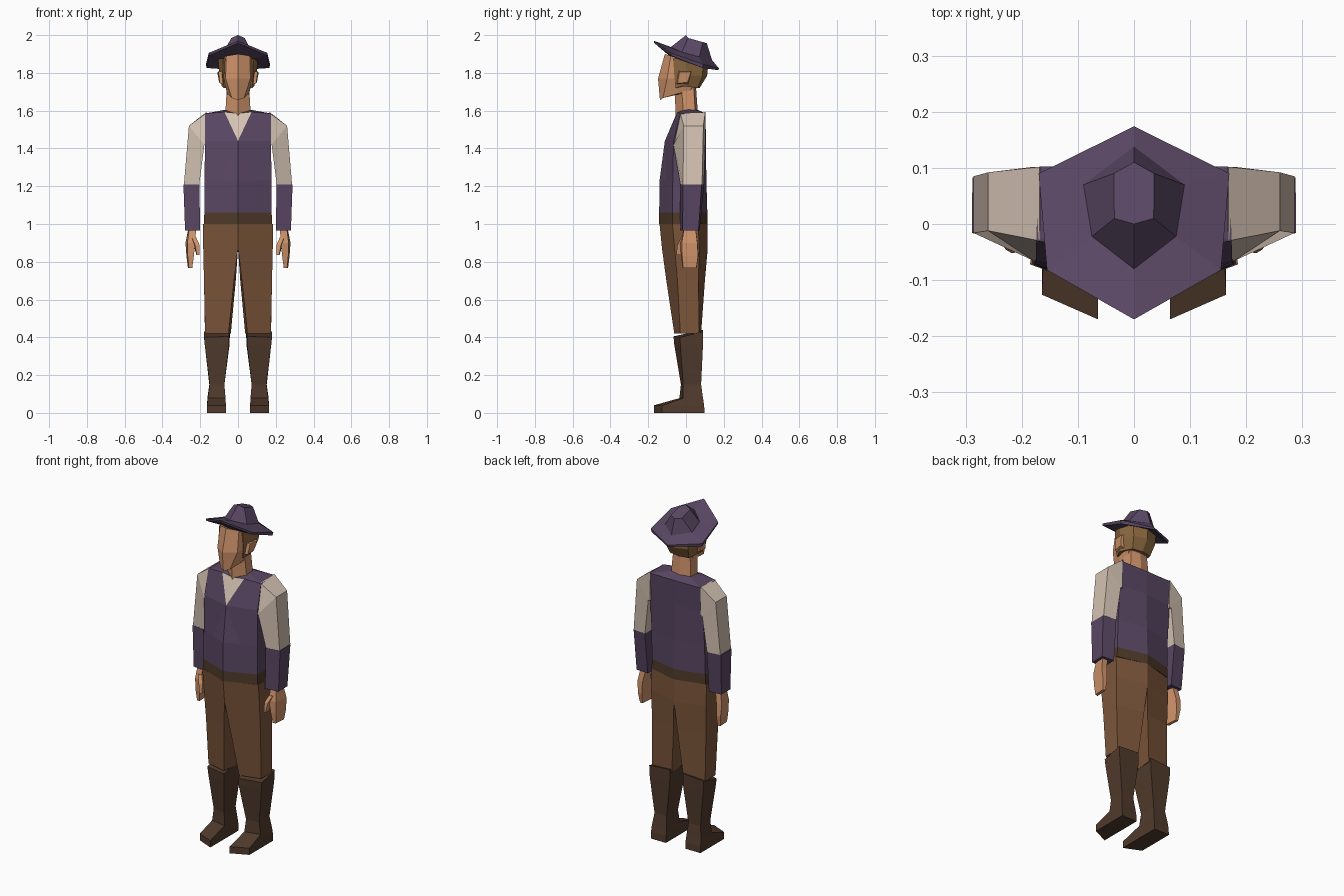
import bpy, bmesh


def material(name, rgb):
    m = bpy.data.materials.new(name)
    m.diffuse_color = (*rgb, 1)
    return m


PURPLE = material("purple cloth", (0.100, 0.062, 0.125))
LINEN = material("pale linen", (0.66, 0.54, 0.45))
SKIN = material("skin", (0.62, 0.29, 0.145))
HAIR = material("hair", (0.26, 0.14, 0.05))
BROWN = material("brown trousers", (0.20, 0.092, 0.043))
LEATHER = material("boot leather", (0.082, 0.043, 0.026))
BELT = material("belt leather", (0.078, 0.043, 0.022))


def build(name, rings, mats, pick=lambda band, side: 0):
    """Skin closed rings of points into a capped, flat-shaded solid."""
    bm = bmesh.new()
    vs = [[bm.verts.new(p) for p in r] for r in rings]
    n = len(vs[0])
    for b in range(len(vs) - 1):
        for i in range(n):
            j = (i + 1) % n
            f = bm.faces.new((vs[b][i], vs[b][j], vs[b + 1][j], vs[b + 1][i]))
            f.material_index = pick(b, i)
    bm.faces.new(vs[0]).material_index = pick(0, 0)
    bm.faces.new(vs[-1]).material_index = pick(len(vs) - 2, n // 2)
    bmesh.ops.remove_doubles(bm, verts=bm.verts, dist=0.0005)
    bmesh.ops.recalc_face_normals(bm, faces=bm.faces)
    me = bpy.data.meshes.new(name)
    bm.to_mesh(me)
    bm.free()
    for m in mats:
        me.materials.append(m)
    ob = bpy.data.objects.new(name, me)
    bpy.context.collection.objects.link(ob)
    return ob


def level(z, *pts):
    """Ring at height z; a third number on a point overrides z."""
    return [(p[0], p[1], p[2] if len(p) > 2 else z) for p in pts]


def flip(ring):
    return [(-x, y, z) for x, y, z in ring]


def centred(name, halves, mats, pick=lambda b, s: 0):
    """Rings given from front centre to back centre, completed by symmetry."""
    build(name, [h + flip(h[1:-1])[::-1] for h in halves], mats, pick)


def pair(name, rings, mats, pick=lambda b, s: 0):
    build("left_" + name, rings, mats, pick)
    build("right_" + name, [flip(r) for r in rings], mats, pick)


# Vest with belt band and the shirt showing in the V neck
def vest_colour(band, side):
    if band == 0:
        return 2
    return 1 if band == 3 and side in (0, 7) else 0


centred("vest", [
    level(1.00, (0, -.142), (.09, -.107), (.181, -.072), (.178, .07), (0, .115)),
    level(1.06, (0, -.142), (.09, -.107), (.178, -.072), (.176, .07), (0, .113)),
    level(1.23, (0, -.140), (.09, -.107), (.177, -.070), (.175, .075), (0, .108)),
    level(1.44, (0, -.112), (0, -.112), (.175, -.066), (.174, .09), (0, .105)),
    level(1.585, (0, -.050), (.072, -.045, 1.593), (.174, -.030), (.170, .102), (0, .104)),
    level(1.605, (0, -.042, 1.585), (.066, -.020, 1.60), (.066, .01), (.06, .05), (0, .06)),
], [PURPLE, LINEN, BELT], vest_colour)

# Trouser legs: slanted front, meeting at the hips
pair("trouser_leg", [
    level(1.00, (0, -.140), (.185, -.072), (.181, .065), (0, .115)),
    level(.87, (0, -.127), (.184, -.060), (.181, .070), (0, .115)),
    level(.70, (.021, -.104), (.180, -.045), (.178, .066), (.012, .100)),
    level(.42, (.050, -.062), (.174, -.030), (.175, .070), (.038, .080)),
], [BROWN])

# Boots
pair("boot", [
    level(.42, (.048, -.066, .405), (.180, -.032, .40), (.180, .090, .43), (.042, .090, .44)),
    level(.36, (.048, -.062), (.176, -.030), (.176, .090), (.045, .090)),
    level(.15, (.072, -.027), (.150, -.015), (.152, .080), (.072, .080)),
    level(.078, (.066, -.035), (.160, -.015), (.162, .090), (.066, .090)),
    level(.04, (.064, -.170), (.164, -.126), (.164, .096), (.064, .096)),
    level(0, (.064, -.170), (.164, -.126), (.164, .098), (.064, .098)),
], [LEATHER])

# Shirt sleeves
pair("sleeve", [
    level(1.42, (.165, -.066), (.168, -.030, 1.587), (.168, .102, 1.592), (.165, .102)),
    level(1.42, (.178, -.066), (.260, -.012, 1.52), (.260, .092, 1.52), (.178, .102)),
    level(1.21, (.205, -.030), (.286, -.016), (.286, .085), (.205, .095)),
], [LINEN])

# Purple cuffs
pair("cuff", [
    level(1.21, (.205, -.032), (.289, -.016), (.288, .083), (.205, .096)),
    level(.965, (.200, -.030), (.280, -.018), (.280, .066), (.202, .072)),
], [PURPLE])

# Hands and thumbs
pair("hand", [
    level(.98, (.222, -.010), (.258, -.010), (.262, .050), (.228, .050)),
    level(.90, (.226, -.032), (.268, -.022), (.278, .060), (.244, .062)),
    level(.83, (.234, -.026), (.266, -.020), (.273, .064), (.246, .066)),
    level(.768, (.242, -.018), (.260, -.015), (.265, .055), (.248, .056)),
], [SKIN])
pair("thumb", [
    level(.93, (.222, -.025), (.245, -.025), (.245, .015), (.224, .010)),
    level(.89, (.204, -.042), (.228, -.046), (.235, -.005), (.210, -.010)),
    level(.835, (.205, -.050), (.218, -.052), (.220, -.025), (.208, -.025)),
], [SKIN])

# Neck
centred("neck", [
    level(1.57, (0, -.055), (.068, -.012), (.066, .05), (0, .064)),
    level(1.74, (0, -.060), (.058, -.025), (.055, .04), (0, .052)),
], [SKIN])

# Head, with a ridge down the middle of the face
centred("head", [
    level(1.655, (0, -.138), (.032, -.122, 1.667), (.058, -.045, 1.69), (.055, .02, 1.70), (0, .04, 1.70)),
    level(1.77, (0, -.148), (.066, -.100), (.076, -.050), (.08, .05), (0, .095)),
    level(1.89, (0, -.112, 1.90), (.062, -.080, 1.89), (.08, -.040, 1.885), (.08, .06, 1.86), (0, .10, 1.85)),
], [SKIN])

# Hair around the sides and back
centred("hair", [
    level(1.72, (0, -.02), (.074, -.055), (.086, -.02, 1.73), (.062, .062), (0, .072)),
    level(1.785, (0, -.02), (.080, -.062), (.098, .01), (.075, .088), (0, .112)),
    level(1.875, (0, -.02), (.078, -.068), (.106, .00), (.082, .09, 1.86), (0, .118, 1.85)),
], [HAIR])

# Ears
pair("ear", [
    level(0, (.080, -.050, 1.74), (.080, .012, 1.74), (.085, .030, 1.81), (.085, -.040, 1.81)),
    level(0, (.096, -.045, 1.745), (.100, .008, 1.75), (.110, .026, 1.805), (.104, -.034, 1.805)),
], [SKIN])

# Hat: underside, brim edge, crown and pinched top in one shell
centred("hat", [
    level(0, (0, -.090, 1.892), (.070, -.045, 1.874), (.086, .06, 1.856), (0, .12, 1.838)),
    level(0, (0, -.168, 1.958), (.153, -.080, 1.892), (.166, .088, 1.826), (0, .172, 1.814)),
    level(0, (0, -.170, 1.970), (.155, -.082, 1.906), (.170, .090, 1.846), (0, .174, 1.824)),
    level(0, (0, -.080, 1.937), (.075, -.022, 1.910), (.090, .070, 1.885), (0, .138, 1.868)),
    level(0, (0, .000, 2.0), (.035, .010, 1.985), (.036, .090, 1.962), (0, .110, 1.957)),
], [PURPLE])
